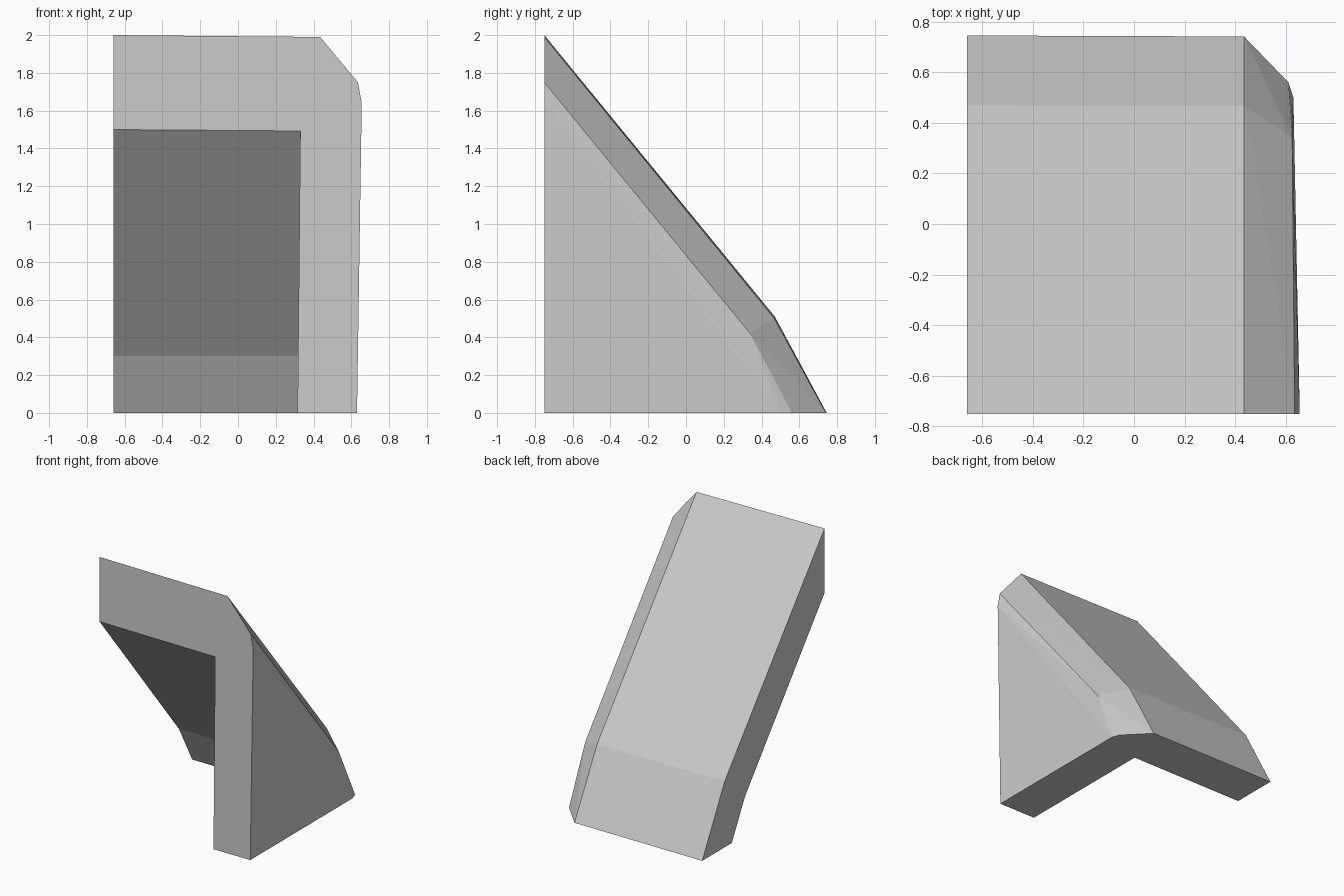
import bpy
import bmesh

cube = bpy.data.objects.get("Cube")
if cube:
    bpy.data.objects.remove(cube, do_unlink=True)

grey = bpy.data.materials.new("plain_grey")
grey.use_nodes = True
colour = (0.6, 0.6, 0.6, 1)
grey.diffuse_color = colour
grey.node_tree.nodes["Principled BSDF"].inputs["Base Color"].default_value = colour


def hull(name, points):
    """Faceted convex solid around the given corners."""
    bm = bmesh.new()
    for p in points:
        bm.verts.new(p)
    result = bmesh.ops.convex_hull(bm, input=bm.verts)
    loose = [v for v in bm.verts if not v.link_faces]
    bmesh.ops.delete(bm, geom=loose, context="VERTS")
    bmesh.ops.dissolve_limit(bm, angle_limit=0.01, verts=bm.verts, edges=bm.edges)
    bmesh.ops.recalc_face_normals(bm, faces=bm.faces)
    mesh = bpy.data.meshes.new(name)
    bm.to_mesh(mesh)
    bm.free()
    mesh.materials.append(grey)
    obj = bpy.data.objects.new(name, mesh)
    bpy.context.collection.objects.link(obj)
    return obj


# Sloping back slab: side profile (y, z), slightly lower at the chamfer
slope = [(-0.75, 2), (0.38, 0.62), (0.47, 0.51), (0.53, 0.395), (0.745, 0)]
corners = [(-0.66, y, z) for y, z in slope]
corners += [(0.435, y - 0.004, max(z - 0.008, 0)) for y, z in slope[2:]]
corners += [(0.435, -0.75, 1.99), (-0.66, -0.75, 0)]

# Chamfered edge running down to the side wall
corners += [(0.635, -0.75, 1.75), (0.625, 0.34, 0.42), (0.61, 0.56, 0)]

# Side wall, leaning out a little towards the top
corners += [(0.655, -0.75, 1.64), (0.63, 0.5, 0), (0.63, -0.75, 0)]
shell = hull("sloped_corner_shell", corners)

# Hollow inside, running out through the front, right side and bottom
hollow = [(-1, 1.81), (0.22, 0.3), (0.546, -0.3), (-1, -0.3)]
inside = [(-1, y, z) for y, z in hollow]
inside += [(0.315 + 0.01 * z, y, z - 0.01 * (z > 1)) for y, z in hollow]
cutter = hull("hollow_cutter", inside)
cutter.hide_render = True
cutter.hide_set(True)

cut = shell.modifiers.new("hollow", "BOOLEAN")
cut.operation = "DIFFERENCE"
cut.solver = "EXACT"
cut.object = cutter

# Apply the cut and remove the cutter
bpy.context.view_layer.update()
bpy.context.view_layer.objects.active = shell
shell.select_set(True)
bpy.ops.object.modifier_apply(modifier=cut.name)
bpy.data.objects.remove(cutter, do_unlink=True)
